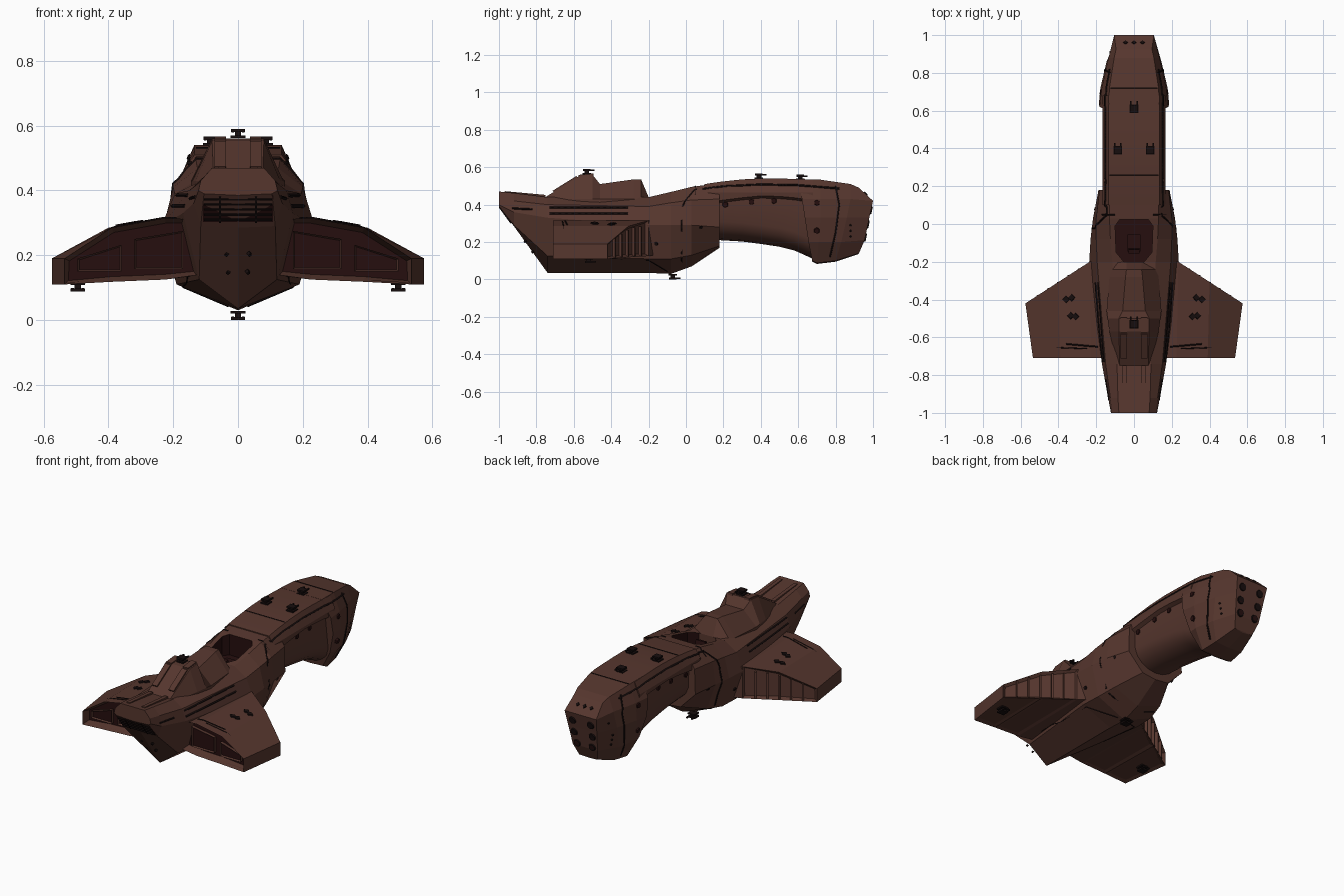
import bpy, bmesh, math
from mathutils import Vector, Matrix
from mathutils.bvhtree import BVHTree

if "Cube" in bpy.data.objects:
    bpy.data.objects.remove(bpy.data.objects["Cube"])


def material(name, rgb):
    m = bpy.data.materials.new(name)
    m.diffuse_color = (*rgb, 1)
    m.use_nodes = True
    m.node_tree.nodes["Principled BSDF"].inputs["Base Color"].default_value = m.diffuse_color
    return m


HULL = material("hull brown", (0.093, 0.037, 0.027))
DARK = material("dark maroon", (0.019, 0.0045, 0.0045))
TRIM = material("black trim", (0.008, 0.004, 0.004))


def finish(name, bm, mats):
    bmesh.ops.recalc_face_normals(bm, faces=bm.faces)
    me = bpy.data.meshes.new(name)
    bm.to_mesh(me)
    bm.free()
    for m in mats:
        me.materials.append(m)
    ob = bpy.data.objects.new(name, me)
    bpy.context.collection.objects.link(ob)
    return ob


def skin(bm, rings, banded=False):
    """Join rings; banded caps run in strips across x = 0."""
    vs = [[bm.verts.new(p) for p in r] for r in rings]
    n = len(vs[0])
    for a, b in zip(vs, vs[1:]):
        for i in range(n):
            j = (i + 1) % n
            bm.faces.new((a[i], a[j], b[j], b[i]))
    for r in (vs[0], vs[-1]):
        if banded:
            bm.faces.new((r[0], r[1], r[-1]))
            for i in range(1, n // 2):
                bm.faces.new((r[i], r[i + 1], r[n - i - 1], r[n - i]))
        else:
            bm.faces.new(r)


def loft(name, halves, mat=HULL):
    """Skin half cross-sections, mirrored over x = 0."""
    bm = bmesh.new()
    skin(bm, [h + [(-x, y, z) for x, y, z in reversed(h) if x > 0] for h in halves], True)
    return finish(name, bm, [mat])


def sec(y, *xz):
    return [(x, y, z) for x, z in xz]


def boxes(name, items, mat):
    """Items are (centre, size, x rotation, z rotation)."""
    bm = bmesh.new()
    for c, s, rx, rz in items:
        m = (Matrix.Translation(c) @ Matrix.Rotation(rz, 4, 'Z')
             @ Matrix.Rotation(rx, 4, 'X') @ Matrix.Diagonal((*s, 1)))
        bmesh.ops.create_cube(bm, size=1, matrix=m)
    return finish(name, bm, [mat])


# Rear hull with V-shaped keel and sloping stern
hull = loft("rear_hull", [
    sec(-1.0, (0, .385), (.105, .39), (.122, .40), (.115, .43), (.08, .47)),
    sec(-.92, (0, .285), (.115, .29), (.137, .36), (.125, .42), (.085, .462)),
    sec(-.74, (0, .035), (.12, .125), (.17, .33), (.15, .40), (.09, .44)),
    sec(-.20, (0, .035), (.19, .11), (.237, .29), (.195, .39), (.115, .44)),
    sec(-.08, (0, .03), (.185, .11), (.23, .29), (.2, .41), (.125, .468)),
    sec(.03, (0, .07), (.16, .13), (.217, .29), (.2, .425), (.13, .495)),
    sec(.18, (0, .17), (.09, .18), (.188, .28), (.183, .43), (.13, .515))])

# Cockpit well cut into the deck
plan = [(.05, -.205), (.095, -.15), (.1, -.01), (.075, .025)]
ring = plan + [(-x, y) for x, y in reversed(plan)]
bm = bmesh.new()
skin(bm, [[(x, y, z) for x, y in ring] for z in (.37, .7)])
cutter = finish("well_cutter", bm, [DARK])
cutter.hide_render = True
mod = hull.modifiers.new("well", 'BOOLEAN')
mod.object, mod.operation, mod.solver = cutter, 'DIFFERENCE', 'EXACT'
mod.material_mode = 'TRANSFER'
bpy.context.view_layer.objects.active = hull
bpy.ops.object.modifier_apply(modifier="well")
bpy.data.objects.remove(cutter)
boxes("cockpit_console", [((0, -.1, .38), (.07, .09, .03), 0, 0),
                          ((0, -.14, .40), (.06, .02, .06), .2, 0)], DARK)

# Stepped superstructure on the rear deck
spine = loft("rear_superstructure", [
    sec(y, (0, .375), (b, .38), (b, zb), (t, z)) for y, b, zb, t, z in (
        (-.76, .085, .42, .075, .435), (-.57, .13, .43, .08, .553),
        (-.50, .14, .43, .08, .56), (-.46, .145, .43, .06, .51),
        (-.28, .13, .43, .045, .535), (-.24, .12, .43, .04, .535),
        (-.20, .09, .43, .04, .44))])
boxes("superstructure_rails", [((s * .055, -.645, .507), (.035, .15, .016), .556, 0)
                               for s in (-1, 1)]
      + [((s * .055, -.535, .556), (.035, .08, .014), .1, 0) for s in (-1, 1)], HULL)
boxes("tail_rails", [((s * .05, -.86, .454), (.022, .22, .016), -.09, 0)
                     for s in (-1, 1)], HULL)

# Neck with rounded belly, recessed sides and overhanging roof
neck = loft("neck", [
    sec(y, (0, b), (.05, b + .008), (.095, b + .03), (.125, b + .06), (.142, b + .1),
        (.145, a), (.166, a + .012), (.168, .465), (.135, t))
    for y, b, a, t in ((.1, .215, .40, .51), (.18, .21, .41, .522), (.3, .203, .425, .535),
                       (.4, .19, .435, .54), (.5, .175, .432, .54), (.58, .155, .425, .537),
                       (.68, .11, .41, .533))])

# Head
head = loft("head", [
    [(0, .675, .095), (.09, .675, .10), (.15, .655, .2), (.186, .635, .33), (.182, .62, .43),
     (.135, .6, .537)],
    [(0, .70, .083), (.1, .70, .088), (.16, .71, .2), (.178, .72, .33), (.17, .72, .43),
     (.13, .72, .533)],
    [(0, .80, .095), (.09, .80, .10), (.135, .83, .2), (.145, .86, .33), (.135, .88, .43),
     (.105, .88, .51)],
    [(0, .92, .135), (.06, .925, .14), (.082, .955, .21), (.095, .98, .33), (.105, 1, .42),
     (.095, .925, .49)]])

# Thick wings with engine bays at the back and panelled leading edges
bm = bmesh.new()
for s in (-1, 1):
    skin(bm, [[(s * x, yf, zb), (s * xb, -.71, zb), (s * xb, -.71, zt), (s * x, yf, zt)]
              for x, xb, yf, zb, zt in ((.1, .12, -.12, .14, .31), (.235, .225, -.2, .125, .315),
                                        (.40, .39, -.307, .118, .285), (.575, .535, -.42, .11, .19))])
bmesh.ops.recalc_face_normals(bm, faces=bm.faces)
for s in (-1, 1):
    side = [f for f in bm.faces if f.calc_center_median().x * s > 0]
    back = [f for f in side if f.normal.y < -.8]
    lead = [f for f in side if f.normal.y > .6 and abs(f.calc_center_median().x) > .22]
    under = [f for f in side if f.normal.z < -.8 and abs(f.calc_center_median().x) > .22]
    bmesh.ops.inset_region(bm, faces=back, thickness=.016, depth=-.05)
    for f in back:
        f.material_index = 1
    bmesh.ops.inset_region(bm, faces=lead, thickness=.016, depth=-.015)
    bmesh.ops.inset_individual(bm, faces=under, thickness=.025, depth=-.006)
wings = finish("wings", bm, [HULL, DARK])

# Framed exhaust panels inside the engine bays
bm = bmesh.new()
for s in (-1, 1):
    for x0, x1, zb, a, b in ((.17, .32, .157, .275, .25), (.36, .495, .15, .232, .19)):
        skin(bm, [[(s * x0, y, zb), (s * x1, y, zb), (s * x1, y, b), (s * x0, y, a)]
                  for y in (-.665, -.685)])
bmesh.ops.recalc_face_normals(bm, faces=bm.faces)
fr = [f for f in bm.faces if f.normal.y < -.9]
bmesh.ops.inset_individual(bm, faces=fr, thickness=.007, depth=-.01)
for f in fr:
    f.material_index = 1
finish("exhaust_panels", bm, [HULL, DARK])

# Ribs along the leading edges
ang = math.atan2(-.22, .34)
boxes("leading_edge_ribs", [
    ((s * (.255 + .3 * t), -.221 - .194 * t, .205 - .052 * t * t),
     (.01, .018, .16 - .085 * t * t), 0, s * ang)
    for s in (-1, 1) for t in (.12, .3, .48, .66, .84)], HULL)

# Stern vent
tilt = math.radians(126)
boxes("stern_vent", [((0, -.96, .345), (.215, .1, .008), tilt, 0)], DARK)
boxes("vent_slats", [((0, -.963 + .0115 * i, .343 - .0158 * i), (.21, .005, .012), tilt, 0)
                     for i in (-2, -1, 0, 1, 2)]
      + [((s * .055, -.963, .343), (.006, .1, .012), tilt, 0) for s in (-1, 1)], TRIM)

# Surface lookup used to lay details on the skin
verts, polys = [], []
for ob in (hull, spine, neck, head, wings):
    k = len(verts)
    verts += [v.co.copy() for v in ob.data.vertices]
    polys += [[k + i for i in p.vertices] for p in ob.data.polygons]
tree = BVHTree.FromPolygons(verts, polys)
RAYS = {'side': (lambda a, b: (2, a, b), (-1, 0, 0)), 'top': (lambda a, b: (a, b, 2), (0, 0, -1)),
        'under': (lambda a, b: (a, b, -2), (0, 0, 1)), 'nose': (lambda a, b: (a, 2, b), (0, -1, 0))}


def cast(view, a, b):
    origin, d = RAYS[view]
    p, n, _, _ = tree.ray_cast(Vector(origin(a, b)), Vector(d))
    return p, n


def seam(name, view, pts, r=.004, mat=TRIM):
    """Thin line draped over the skin, on both sides."""
    path = []
    for (a, b), (c, d) in zip(pts, pts[1:]):
        for i in range(13):
            p, _ = cast(view, a + (c - a) * i / 12, b + (d - b) * i / 12)
            if p and not (path and (p - path[-1]).length < 1e-4):
                path.append(p)
    cu = bpy.data.curves.new(name, 'CURVE')
    cu.dimensions, cu.bevel_depth, cu.bevel_resolution = '3D', r, 0
    cu.use_fill_caps = True
    for s in (-1, 1):
        sp = cu.splines.new('POLY')
        sp.points.add(len(path) - 1)
        for q, p in zip(sp.points, path):
            q.co = (s * p.x, p.y, p.z, 1)
    cu.materials.append(mat)
    bpy.context.collection.objects.link(bpy.data.objects.new(name, cu))


def studs(name, view, pts, r, sides=6, mat=TRIM):
    """Small flat discs on the skin, on both sides."""
    bm = bmesh.new()
    for a, b in pts:
        p, n = cast(view, a, b)
        if p is None:
            continue
        for s in (-1, 1):
            q = Vector((s * n.x, n.y, n.z)).to_track_quat('Z', 'Y')
            bmesh.ops.create_cone(bm, cap_ends=True, segments=sides, radius1=r, radius2=r * .8, depth=.012,
                                  matrix=Matrix.Translation((s * p.x, p.y, p.z)) @ q.to_matrix().to_4x4())
    finish(name, bm, [mat])


# Panel seams and slots
seam("collar_seam", 'side', [(.045, .48), (-.005, .42), (-.022, .38), (-.022, .09)], .005)
seam("roof_edge_seam", 'side', [(.05, .478), (.2, .497), (.4, .507), (.6, .503), (.82, .485)], .006)
seam("head_seam", 'side', [(.8, .5), (.82, .4), (.8, .25), (.77, .12)], .005)
seam("upper_slot", 'side', [(-.73, .385), (-.31, .385)], .006)
seam("lower_slot", 'side', [(-.73, .352), (-.31, .352)], .006)
seam("tail_slot", 'side', [(-.93, .38), (-.82, .375)], .005)
seam("roof_front_seam", 'top', [(0, .72), (.125, .72)], .003)
seam("roof_rear_seam", 'top', [(0, .26), (.13, .26)], .003)
seam("collar_top_seam", 'top', [(.1, .05), (.17, .05)], .004)
seam("wing_slot", 'top', [(.19, -.65), (.36, -.635)], .004)
seam("wing_aft_seam", 'top', [(.25, -.66), (.52, -.65)], .003)
seam("keel_seam", 'under', [(.03, -.1), (.17, -.2), (.15, -.6)], .003)
studs("neck_ports", 'side', [(.21, .40), (.35, .415), (.47, .42), (.7, .41), (.7, .26)], .018, 6, DARK)
studs("hull_ports", 'side', [(.08, .28), (-.16, .19)], .012)
studs("head_ports", 'side', [(.88, .23), (.88, .26), (.88, .29), (.91, .37)], .007)
studs("nose_port_rims", 'nose', [(.06, .37), (.06, .295), (.05, .225)], .025, 12)
studs("nose_ports", 'nose', [(.06, .372), (.06, .297), (.05, .227)], .018, 12, DARK)
studs("nose_lamps", 'top', [(0, .96), (.045, .96)], .014, 4)
studs("wing_hatches", 'top', [(.33, -.39), (.335, -.485), (.36, -.4), (.31, -.49)], .022, 4)
studs("stern_rivets", 'under', [(.035, -.86), (.03, -.82)], .008, 4)


# Gun turrets, d is +1 upright and -1 hanging
def turret(name, x, y, z, d=1):
    boxes(name, [((x, y, z + d * .004), (.045, .045, .008), 0, 0),
                 ((x, y, z + d * .013), (.02, .025, .014), 0, 0),
                 ((x, y, z + d * .023), (.044, .04, .01), 0, 0),
                 ((x - .016, y + .01, z + d * .021), (.008, .06, .008), 0, 0),
                 ((x + .016, y + .01, z + d * .021), (.008, .06, .008), 0, 0)], TRIM)


turret("spine_turret", 0, -.53, .562)
turret("fore_turret", 0, .61, .532)
turret("belly_turret", 0, -.07, .028, -1)
for s, side in ((-1, "left"), (1, "right")):
    turret(side + "_roof_turret", s * .085, .39, .538)
    turret(side + "_wing_turret", s * .495, -.52, .116, -1)

# Smooth the rounded belly, keep panel edges crisp; turn seams into meshes
bpy.ops.object.select_all(action='DESELECT')
neck.select_set(True)
bpy.context.view_layer.objects.active = neck
bpy.ops.object.shade_smooth_by_angle(angle=math.radians(28))
bpy.ops.object.select_all(action='DESELECT')
for ob in bpy.context.collection.objects:
    if ob.type == 'CURVE':
        ob.select_set(True)
        bpy.context.view_layer.objects.active = ob
bpy.ops.object.convert(target='MESH')
